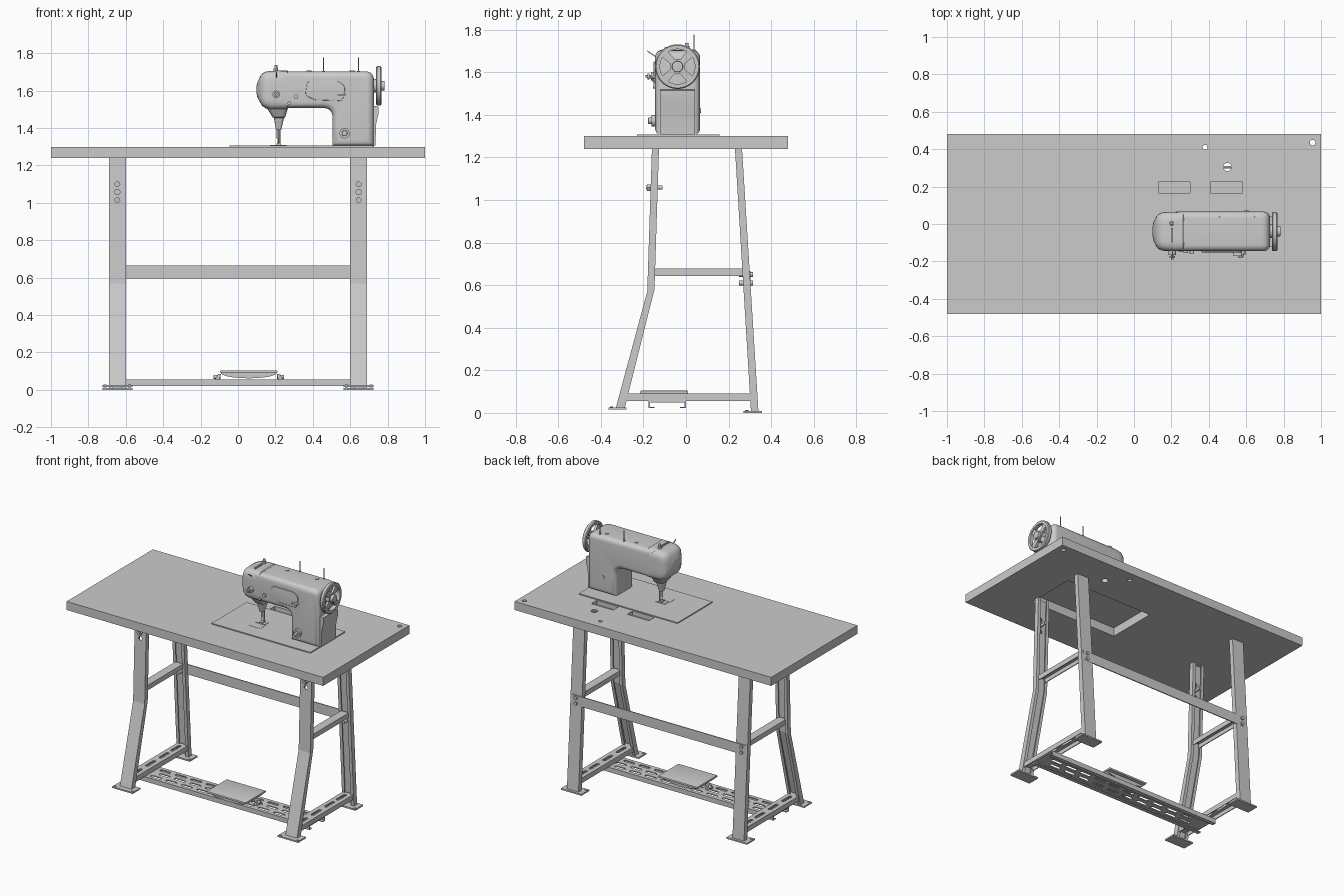
import bpy, bmesh, math
from mathutils import Vector

if "Cube" in bpy.data.objects:
    bpy.data.objects.remove(bpy.data.objects["Cube"])

AX = {'x': lambda w, u, v: (w, u, v), 'y': lambda w, u, v: (u, w, v), 'z': lambda w, u, v: (u, v, w)}

def prism(bm, pts, axis, a, b, bevel=0, seg=5):
    rings = [[bm.verts.new(AX[axis](w, u, v)) for u, v in pts] for w in (a, b)]
    n = len(pts)
    caps = [bm.faces.new(r) for r in rings]
    for i in range(n):
        j = (i + 1) % n
        bm.faces.new((rings[0][i], rings[0][j], rings[1][j], rings[1][i]))
    if bevel:
        bmesh.ops.recalc_face_normals(bm, faces=bm.faces)
        edges = list({e for f in caps for e in f.edges})
        bmesh.ops.bevel(bm, geom=edges, offset=bevel, segments=seg, profile=0.5, affect='EDGES')

def box(bm, x0, x1, y0, y1, z0, z1, bevel=0):
    prism(bm, [(x0, y0), (x1, y0), (x1, y1), (x0, y1)], 'z', z0, z1, bevel, 2)

def circle(u, v, r, n=20):
    return [(u + r * math.cos(2 * math.pi * i / n), v + r * math.sin(2 * math.pi * i / n)) for i in range(n)]

def stadium(u, v, length, width, along_u=True, n=6):
    r, h, pts = width / 2, (length - width) / 2, []
    for s in (0, 1):
        for i in range(n + 1):
            a = -math.pi / 2 + math.pi * (i / n + s)
            p, q = r * math.cos(a) + (h if s == 0 else -h), r * math.sin(a)
            pts.append((u + p, v + q) if along_u else (u + q, v + p))
    return pts

def fillet(corners, n=6):
    out, m = [], len(corners)
    for i, (u, v, r) in enumerate(corners):
        p = Vector((u, v))
        if r == 0:
            out.append((u, v))
            continue
        a = p + (Vector(corners[i - 1][:2]) - p).normalized() * r
        b = p + (Vector(corners[(i + 1) % m][:2]) - p).normalized() * r
        out += [tuple((1 - t) ** 2 * a + 2 * t * (1 - t) * p + t * t * b) for t in [k / n for k in range(n + 1)]]
    return out

def loft(bm, axis, rings, n=48):
    loops = []
    for w, cu, cv, hu, hv, e in rings:
        loop = []
        for i in range(n):
            c, s = math.cos(2 * math.pi * i / n), math.sin(2 * math.pi * i / n)
            k = (abs(c) ** e + abs(s) ** e) ** (-1 / e)
            loop.append(bm.verts.new(AX[axis](w, cu + hu * k * c, cv + hv * k * s)))
        loops.append(loop)
    for p, q in zip(loops, loops[1:]):
        for i in range(n):
            bm.faces.new((p[i], p[(i + 1) % n], q[(i + 1) % n], q[i]))
    bm.faces.new(loops[0]); bm.faces.new(loops[-1])

def lathe(bm, cy, cz, prof, n=48):
    loops = [[bm.verts.new((x, cy + r * math.cos(2 * math.pi * i / n), cz + r * math.sin(2 * math.pi * i / n)))
              for x, r in prof] for i in range(n)]
    m = len(prof)
    for i in range(n):
        p, q = loops[i], loops[(i + 1) % n]
        for j in range(m):
            bm.faces.new((p[j], p[(j + 1) % m], q[(j + 1) % m], q[j]))

def finish(name, bm, smooth=True, cutter=None):
    bmesh.ops.recalc_face_normals(bm, faces=bm.faces)
    me = bpy.data.meshes.new(name)
    bm.to_mesh(me); bm.free()
    ob = bpy.data.objects.new(name, me)
    bpy.context.collection.objects.link(ob)
    if cutter:
        c = finish(name + "_cutter", cutter, False)
        c.hide_render = True
        mod = ob.modifiers.new("cut", 'BOOLEAN')
        mod.object, mod.solver = c, 'EXACT'
        baked = bpy.data.meshes.new_from_object(ob.evaluated_get(bpy.context.evaluated_depsgraph_get()))
        ob.modifiers.clear()
        ob.data = baked
        bpy.data.objects.remove(c)
    if smooth:
        bpy.ops.object.select_all(action='DESELECT')
        ob.select_set(True)
        bpy.context.view_layer.objects.active = ob
        bpy.ops.object.shade_smooth_by_angle(angle=math.radians(35))
    return ob

B = bmesh.new

# table top with machine opening, hinge recesses and cable holes
bm, c = B(), B()
box(bm, -1, 1, -.48, .48, 1.24, 1.30)
box(c, 0, .68, -.2, .155, 1.2, 1.35)
for x in (.13, .41):
    box(c, x, x + .17, .165, .225, 1.27, 1.35)
for x, y, r in ((.38, .41, .013), (.955, .435, .015), (.5, .305, .022)):
    prism(c, circle(x, y, r), 'z', 1.2, 1.35)
finish("table_top", bm, True, c)
bm = B(); box(bm, .478, .522, .301, .309, 1.28, 1.298)
finish("cable_hole_bar", bm, False)

# legs, feet and side bars, left and right
for s, side in ((-1, "left"), (1, "right")):
    X = lambda a, b: sorted((s * a, s * b))
    for nm, outer, inner, d in (("front", [(-.16, 1.24), (-.182, .57), (-.33, .022)], [(-.127, 1.24), (-.148, .58), (-.288, .022)], 1),
                                ("back", [(.263, 1.24), (.34, .008)], [(.23, 1.24), (.305, .008)], -1)):
        bm = B()
        t = .008 * d
        web = outer + [(y + t, z) for y, z in reversed(outer)]
        lip = inner + [(y - t * .7, z) for y, z in reversed(inner)]
        prism(bm, web, 'x', *X(.602, .688))
        lb = B()
        for a, b in ((.60, .607), (.683, .69)):
            prism(lb, outer + inner[::-1], 'x', *X(a, b))
        for a, b in ((.604, .622), (.668, .686)):
            prism(lb, lip, 'x', *X(a, b))
        c = None
        if nm == "front":
            c = B()
            for z in (1.015, 1.06, 1.10):
                prism(c, circle(s * .645, z, .013), 'y', -.21, -.1)
        finish(f"{nm}_leg_web_{side}", bm, False, c)
        finish(f"{nm}_leg_flanges_{side}", lb, False)
    bm = B()
    box(bm, *X(.565, .725), -.365, -.28, .016, .026)
    box(bm, *X(.565, .725), .27, .357, 0, .01)
    for y, z in ((-.35, .03), (.285, .014)):
        for x in (.58, .71):
            prism(bm, circle(s * x, y, .008, 10), 'z', z - .01, z)
    finish(f"foot_plates_{side}", bm, False)
    # upper side bar
    bm = B()
    box(bm, *X(.615, .675), -.155, .27, .67, .677)
    for a in (.615, .669):
        box(bm, *X(a, a + .006), -.155, .27, .642, .673)
    finish(f"upper_side_bar_{side}", bm, False)
    # lower side bar with slots
    bm, c, fl = B(), B(), B()
    box(bm, *X(.605, .685), -.30, .31, .082, .09)
    for y in (-.2, -.05, .1, .23):
        prism(c, stadium(s * .645, y, .1, .022, False), 'z', .05, .12)
    for a in (.605, .679):
        box(fl, *X(a, a + .006), -.30, .31, .055, .086)
    finish(f"lower_side_bar_{side}", bm, False, c)
    finish(f"lower_side_bar_flanges_{side}", fl, False)
    # bolts
    bm = B()
    prism(bm, circle(s * .645, 1.058, .018, 6), 'y', -.183, -.155)
    prism(bm, circle(s * .645, 1.058, .010, 12), 'y', -.188, -.11)
    for z in (.61, .65):
        prism(bm, circle(s * .645, z, .012, 12), 'y', .25, .314)
    finish(f"leg_bolts_{side}", bm)

# rear stretcher
bm = B()
box(bm, -.675, .675, .297, .304, .596, .666)
finish("rear_stretcher", bm, False)

# perforated treadle rail
bm, c, fl = B(), B(), B()
box(bm, -.68, .68, -.175, 0, .048, .055)
for row, y in enumerate((-.14, -.088, -.036)):
    for i in range(10):
        x = -.54 + i * .12 + (.03 if row == 1 else 0)
        prism(c, stadium(x, y, .085, .022), 'z', .02, .08)
for y in (-.175, -.006):
    box(fl, -.68, .68, y, y + .006, .022, .052)
for y in (-.169, -.028):
    box(fl, -.68, .68, y, y + .022, .022, .027)
finish("treadle_rail", bm, False, c)
finish("treadle_rail_flanges", fl, False)

# foot pedal with curved underside and pivots
bm = B()
box(bm, -.095, .21, -.215, .01, .09, .104, .004)
arc = [(.0575 + .15 * math.cos(a), .092 + .03 * math.sin(a)) for a in [math.pi + math.pi * i / 16 for i in range(17)]]
prism(bm, arc, 'y', -.19, -.015)
for x, d in ((-.112, 1), (.227, -1)):
    prism(bm, [(x - .012, .055), (x + .012, .055), (x + .01 + d * .012, .085), (x - .006 + d * .012, .085)], 'y', -.125, -.075)
    prism(bm, circle(-.1, .07, .011, 12), 'x', x - .018, x + .018)
finish("foot_pedal", bm)

# bed plate with needle plate
bm = B()
box(bm, -.045, .725, -.23, .158, 1.3, 1.307)
box(bm, .18, .25, -.06, -.02, 1.306, 1.31)
box(bm, .17, .26, -.12, -.066, 1.306, 1.3085)
finish("bed_plate", bm, False)

# arm and pillar of the machine
bm = B()
prism(bm, fillet([(.21, 1.507, 0), (.505, 1.507, .05), (.505, 1.302, 0), (.727, 1.302, 0), (.727, 1.703, .05), (.21, 1.703, 0)]),
      'y', -.145, .066, .034, 6)
finish("machine_arm", bm)

# machine head with rounded face and bulging end cover
bm = B()
Y = -.04
loft(bm, 'x', [(.268, Y, 1.605, .101, .099, 6), (.262, Y, 1.604, .106, .104, 6), (.18, Y, 1.602, .105, .104, 5.5), (.15, Y, 1.603, .102, .099, 5),
               (.13, Y, 1.605, .093, .087, 4.5), (.118, Y, 1.606, .078, .07, 4), (.113, Y, 1.606, .066, .058, 3), (.104, Y, 1.604, .05, .042, 2.5), (.1, Y, 1.604, .028, .024, 2)])
finish("machine_head", bm)
bm = B()
loft(bm, 'z', [(1.53, .205, Y, .066, .085, 5), (1.50, .212, Y, .053, .07, 5), (1.458, .219, Y, .034, .045, 5),
               (1.454, .219, Y, .027, .034, 4), (1.39, .217, Y, .014, .018, 4)])
finish("head_nose", bm)

# needle bar, presser foot
bm = B()
prism(bm, circle(.213, Y, .006, 12), 'z', 1.345, 1.4)
prism(bm, circle(.213, Y, .0025, 8), 'z', 1.306, 1.35)
prism(bm, circle(.222, Y + .014, .005, 12), 'z', 1.32, 1.4)
box(bm, .207, .229, Y - .02, Y + .02, 1.31, 1.318)
finish("needle_and_presser_foot", bm)

# belt guard on the right of the pillar
bm = B()
prism(bm, [(.72, 1.307), (.735, 1.307), (.738, 1.42), (.75, 1.47), (.75, 1.515), (.72, 1.52)], 'y', -.122, .04)
finish("belt_guard", bm)

# hand wheel
bm = B()
WZ = 1.626
lathe(bm, Y, WZ, [(.738, .082), (.738, .1), (.743, .105), (.761, .105), (.766, .1), (.766, .082)])
for k in range(4):
    a = math.pi / 4 + k * math.pi / 2
    u, v = math.cos(a), math.sin(a)
    q = [(.01, -.012), (.088, -.02), (.088, .02), (.01, .012)]
    prism(bm, [(Y + p * u - w * v, WZ + p * v + w * u) for p, w in q], 'x', .744, .76)
prism(bm, circle(Y, WZ, .036, 32), 'x', .72, .764)
prism(bm, circle(Y, WZ, .026, 32), 'x', .76, .784, .004)
finish("hand_wheel", bm)

# front controls: stitch dial, tension knobs, raised panel, reverse lever
bm = B()
prism(bm, circle(.57, 1.372, .027, 32), 'y', -.163, -.14)
prism(bm, circle(.57, 1.372, .015, 24), 'y', -.178, -.16, .003)
for x, z, r, y in ((.31, 1.567, .012, -.158), (.275, 1.533, .01, -.155), (.39, 1.62, .007, -.15), (.43, 1.605, .007, -.15), (.39, 1.595, .006, -.15)):
    prism(bm, circle(x, z, r), 'y', y, -.13)
prism(bm, fillet([(.36, 1.575, .015), (.41, 1.55, .015), (.56, 1.545, .02), (.575, 1.62, .02), (.54, 1.65, .02), (.37, 1.65, .02)]), 'y', -.152, -.14, .003)
prism(bm, stadium(.555, 1.577, .045, .012), 'y', -.17, -.145)
prism(bm, circle(.205, 1.58, .02, 24), 'y', -.165, -.13)
prism(bm, circle(.205, 1.58, .006, 12), 'y', -.19, -.16)
prism(bm, circle(.205, 1.58, .014, 24), 'y', -.18, -.172)
prism(bm, [(-.182, 1.696), (-.13, 1.662), (-.13, 1.668), (-.18, 1.701)], 'x', .203, .209)
finish("front_controls", bm)

# top fittings: spool pins, oil caps, thread post
bm = B()
for x in (.457, .644):
    prism(bm, circle(x, .037, .003, 10), 'z', 1.68, 1.777)
    prism(bm, circle(x, .037, .008, 12), 'z', 1.68, 1.706)
for x in (.38, .61):
    prism(bm, circle(x, .008, .013), 'z', 1.69, 1.707)
prism(bm, circle(.202, .003, .013), 'z', 1.69, 1.722)
prism(bm, circle(.202, .003, .008), 'z', 1.71, 1.738, .002)
box(bm, .2, .208, -.1, -.025, 1.69, 1.718, .002)
finish("top_fittings", bm)
# rear screw on the pillar
bm = B()
prism(bm, circle(.6, 1.42, .012), 'y', .05, .071)
finish("rear_screw", bm)
